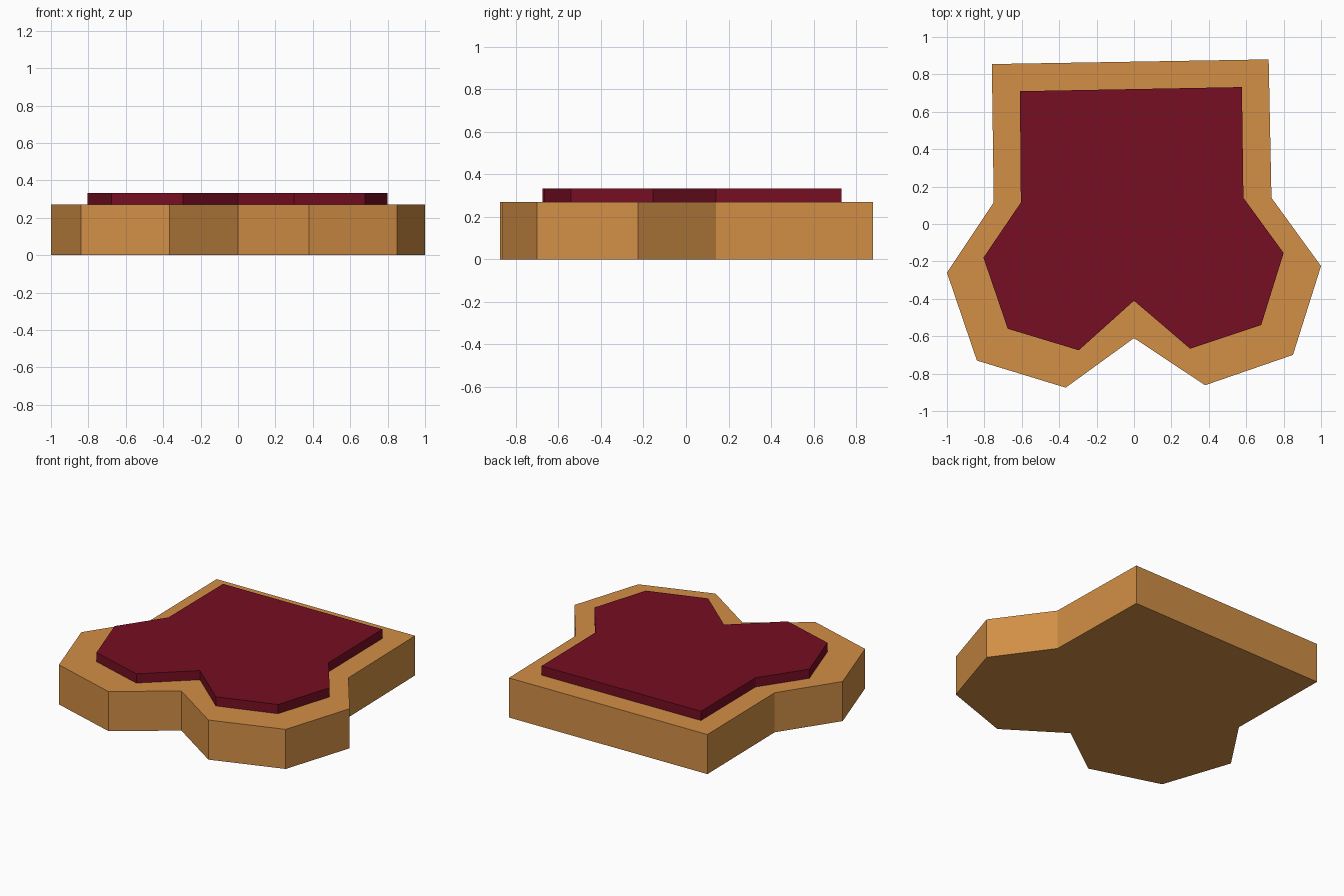
import bpy
import bmesh

if "Cube" in bpy.data.objects:
    bpy.data.objects.remove(bpy.data.objects["Cube"])


def material(name, rgb):
    m = bpy.data.materials.new(name)
    m.diffuse_color = (*rgb, 1.0)
    m.use_nodes = True
    m.node_tree.nodes["Principled BSDF"].inputs["Base Color"].default_value = m.diffuse_color
    return m


def slab(name, outline, z0, z1, mat):
    """Extrude a flat outline from z0 up to z1 as a closed, flat-shaded solid."""
    bm = bmesh.new()
    base = bm.faces.new([bm.verts.new((x, y, z0)) for x, y in outline])
    grown = bmesh.ops.extrude_face_region(bm, geom=[base], use_keep_orig=True)
    top = [v for v in grown["geom"] if isinstance(v, bmesh.types.BMVert)]
    bmesh.ops.translate(bm, verts=top, vec=(0, 0, z1 - z0))
    bmesh.ops.recalc_face_normals(bm, faces=bm.faces)
    mesh = bpy.data.meshes.new(name)
    bm.to_mesh(mesh)
    bm.free()
    mesh.materials.append(mat)
    obj = bpy.data.objects.new(name, mesh)
    bpy.context.collection.objects.link(obj)
    return obj


tan = material("tan", (0.645, 0.275, 0.061))
dark_red = material("dark red", (0.181, 0.0044, 0.016))

# Thick outer body, slightly irregular left to right
body_outline = [
    (-0.76, 0.855), (-0.75, 0.115), (-1.0, -0.26), (-0.84, -0.73),
    (-0.365, -0.875), (0.0, -0.61), (0.38, -0.862), (0.85, -0.70),
    (1.0, -0.225), (0.735, 0.14), (0.72, 0.88),
]
slab("body", body_outline, 0.0, 0.27, tan)

# Thin raised panel on top
panel_outline = [
    (-0.61, 0.71), (-0.605, 0.115), (-0.805, -0.18), (-0.675, -0.56),
    (-0.295, -0.675), (0.0, -0.41), (0.30, -0.667), (0.68, -0.54),
    (0.80, -0.155), (0.585, 0.14), (0.577, 0.732),
]
slab("raised_panel", panel_outline, 0.27, 0.333, dark_red)
